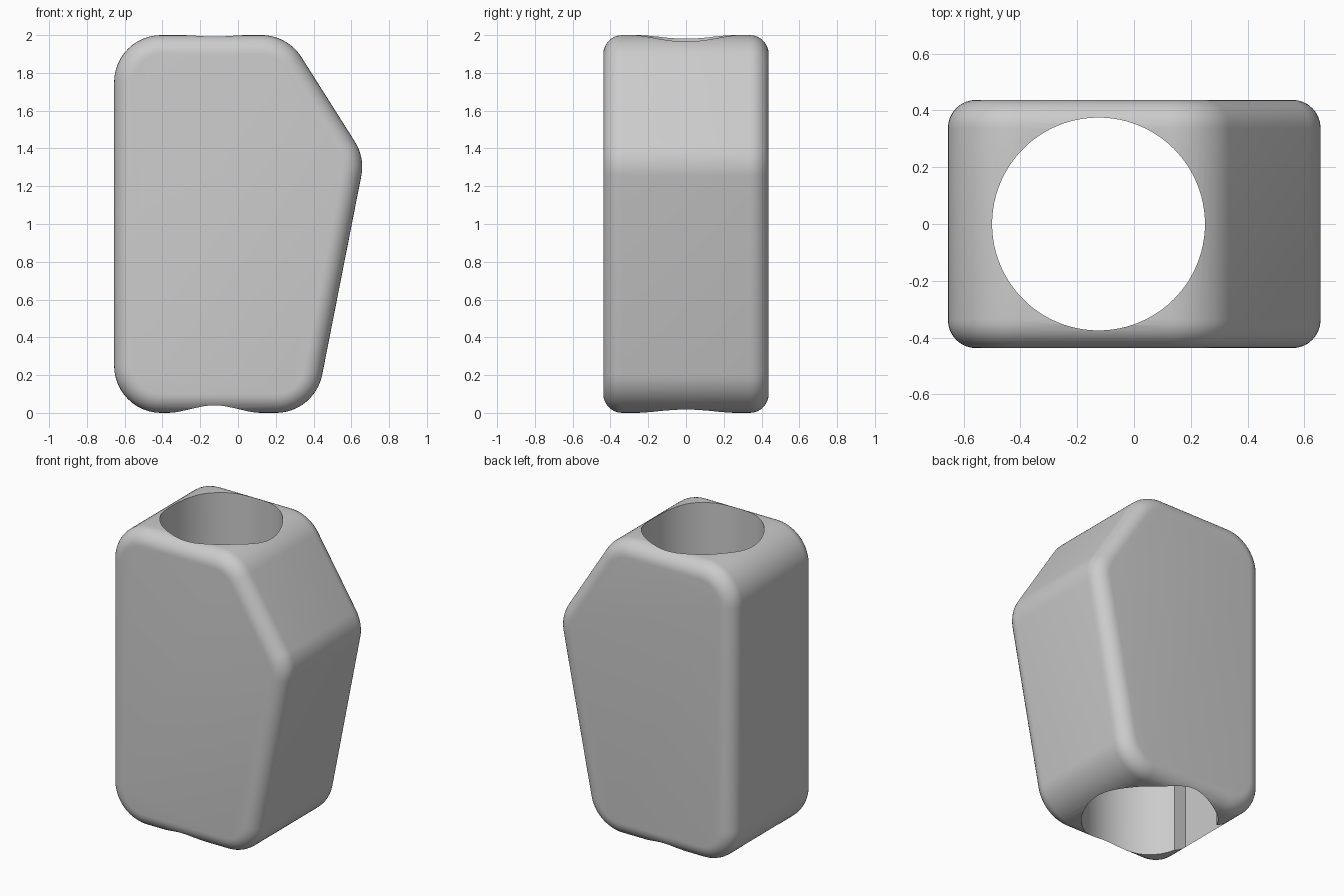
import bpy, bmesh, math
from mathutils import Vector

if "Cube" in bpy.data.objects:
    bpy.data.objects.remove(bpy.data.objects["Cube"])

HALF_DEPTH, CORNER, EDGE = 0.4375, 0.25, 0.1
BORE_X = -0.125
# Side profile (x, z), counter-clockwise, before rounding
PROFILE = [Vector(p) for p in
           [(-0.656, 0), (0.406, 0), (0.672, 1.352), (0.262, 2), (-0.656, 2)]]


def rounded_outline(inset, steps=12):
    """Profile with round corners, shrunk inwards by inset."""
    points = []
    for i, corner in enumerate(PROFILE):
        d_in = (corner - PROFILE[i - 1]).normalized()
        d_out = (PROFILE[(i + 1) % len(PROFILE)] - corner).normalized()
        turn = d_in.angle(d_out)
        tangent = CORNER * math.tan(turn / 2)
        centre = corner - d_in * tangent + Vector((-d_in.y, d_in.x)) * CORNER
        start = math.atan2(-d_in.x, d_in.y)
        for s in range(steps + 1):
            a = start + turn * s / steps
            points.append(centre + (CORNER - inset) * Vector((math.cos(a), math.sin(a))))
    return points


def make_object(name, bm):
    bmesh.ops.recalc_face_normals(bm, faces=bm.faces)
    mesh = bpy.data.meshes.new(name)
    bm.to_mesh(mesh)
    bm.free()
    obj = bpy.data.objects.new(name, mesh)
    bpy.context.collection.objects.link(obj)
    return obj


# Body: outline lofted along y with quarter-round front and back edges
bm = bmesh.new()
angles = [math.pi / 2 * i / 8 for i in range(9)]
front = [(-HALF_DEPTH + EDGE * (1 - math.sin(a)), EDGE * (1 - math.cos(a)))
         for a in reversed(angles)]
layers = front + [(-y, inset) for y, inset in reversed(front)]
rings = [[bm.verts.new((p.x, y, p.y)) for p in rounded_outline(inset)]
         for y, inset in layers]
for a, b in zip(rings, rings[1:]):
    for i in range(len(a)):
        j = (i + 1) % len(a)
        bm.faces.new((a[i], a[j], b[j], b[i]))
bm.faces.new(rings[0])
bm.faces.new(rings[-1])
body = make_object("holder_body", bm)


def cut(name, bm):
    """Subtract a solid from the body."""
    cutter = make_object(name, bm)
    mod = body.modifiers.new(name, "BOOLEAN")
    mod.operation, mod.solver, mod.object = "DIFFERENCE", "EXACT", cutter
    bpy.context.view_layer.objects.active = body
    bpy.ops.object.modifier_apply(modifier=name)
    bpy.data.objects.remove(cutter)


def cut_bore(name, radius, z0, z1):
    bm = bmesh.new()
    bmesh.ops.create_cone(bm, cap_ends=True, segments=96, radius1=radius,
                          radius2=radius, depth=z1 - z0)
    bmesh.ops.translate(bm, verts=bm.verts, vec=(BORE_X, 0, (z0 + z1) / 2))
    cut(name, bm)


# Through bore, wider lower bore and a square slot in the lower bore's wall
cut_bore("through_bore", 0.375, -0.5, 2.5)
cut_bore("lower_bore", 0.417, -0.5, 1.0)
bm = bmesh.new()
bmesh.ops.create_cube(bm, size=1)
bmesh.ops.scale(bm, verts=bm.verts, vec=(0.455, 0.4, 1.5))
bmesh.ops.translate(bm, verts=bm.verts, vec=(BORE_X - 0.2275, 0, 0.25))
cut("wall_slot", bm)

# Single grey material
grey = bpy.data.materials.new("plain_grey")
grey.use_nodes = True
grey.diffuse_color = (0.6, 0.6, 0.6, 1)
grey.node_tree.nodes["Principled BSDF"].inputs["Base Color"].default_value = (0.6, 0.6, 0.6, 1)
body.data.materials.clear()
body.data.materials.append(grey)

bpy.ops.object.select_all(action="DESELECT")
body.select_set(True)
bpy.context.view_layer.objects.active = body
bpy.ops.object.shade_smooth_by_angle(angle=math.radians(30))
